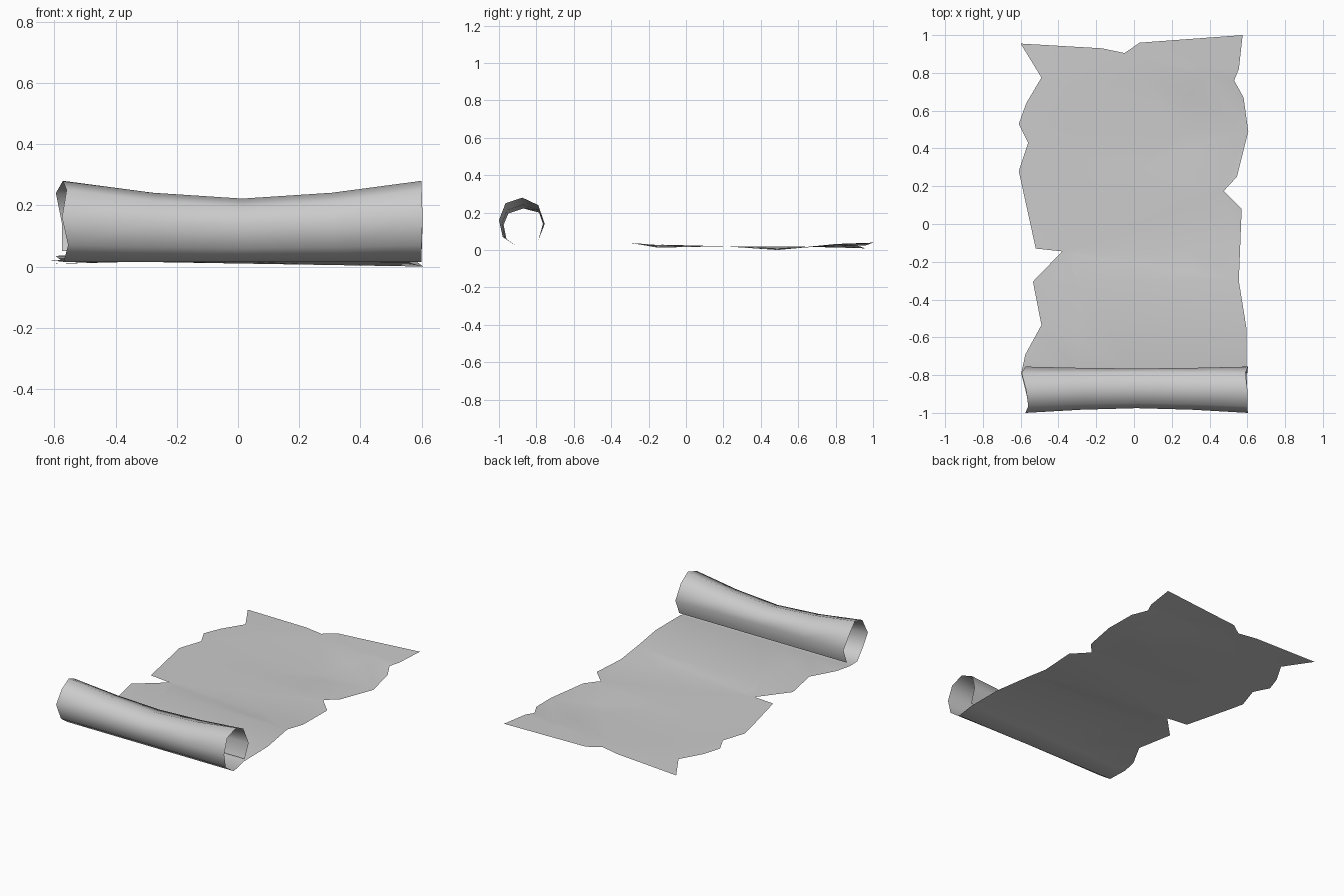
import bpy
import bmesh
from mathutils import Vector

# Remove only the default cube
cube = bpy.data.objects.get("Cube")
if cube:
    bpy.data.objects.remove(cube, do_unlink=True)

paper = bpy.data.materials.new("paper_grey")
paper.use_nodes = True
colour = (0.6, 0.6, 0.6, 1.0)
paper.diffuse_color = colour
paper.node_tree.nodes["Principled BSDF"].inputs["Base Color"].default_value = colour

# Curl stations along the roll: end y, end z, middle y, middle z, right end x, left end x
CURL = [
    (-.79, .035, -.79, .035, -.597, .597),
    (-.90, .015, -.90, .015, -.57, .60),
    (-.98, .07, -.96, .06, -.555, .60),
    (-1.0, .16, -.975, .135, -.575, .603),
    (-.965, .25, -.95, .195, -.56, .60),
    (-.875, .28, -.87, .222, -.572, .60),
    (-.79, .24, -.785, .20, -.595, .59),
    (-.755, .14, -.765, .14, -.575, .603),
    (-.79, .05, -.79, .05, -.575, .60),
]
COLUMNS = (-1, -.5, 0, .5, 1)

# Torn outline of the flat sheet, from the front corner round to the other one
TORN_LEFT = [
    (.595, -.55), (.555, -.30), (.57, .08), (.475, .175), (.545, .25),
    (.605, .49), (.58, .67), (.53, .76), (.555, .82), (.575, 1.0),
]
TORN_BACK = [(.03, .96), (-.05, .905), (-.17, .93)]
TORN_RIGHT = [
    (-.60, .955), (-.49, .775), (-.57, .64), (-.61, .53), (-.56, .43),
    (-.61, .28), (-.52, -.13), (-.38, -.145), (-.535, -.305),
    (-.49, -.535), (-.575, -.69),
]

# Gentle waves: y, height on the right side, height on the left side
WAVES = [
    (-.79, .035, .035), (-.3, .038, .038), (-.15, .03, .012),
    (.2, .02, .02), (.49, .02, 0), (.8, .012, .033), (1.0, .008, .04),
]


def mix(a, b, t):
    return a + (b - a) * t


def wave_height(x, y):
    """Height of the flat sheet above the ground."""
    side = min(max(x / 1.2 + .5, 0), 1)
    for near, far in zip(WAVES, WAVES[1:]):
        if y <= far[0]:
            t = (y - near[0]) / (far[0] - near[0])
            return mix(mix(near[1], far[1], t), mix(near[2], far[2], t), side)
    return mix(WAVES[-1][1], WAVES[-1][2], side)


def curl_point(station, column):
    """Point on the roll, which is narrower at its middle."""
    end_y, end_z, mid_y, mid_z, x_min, x_max = station
    flare = abs(column) ** 1.6
    x = mix(x_min, x_max, (column + 1) / 2)
    return Vector((x, mix(mid_y, end_y, flare), mix(mid_z, end_z, flare)))


bm = bmesh.new()

# Flat torn sheet, cut into a grid and then waved
front_edge = [curl_point(CURL[0], c) for c in COLUMNS]
outline = [(p.x, p.y) for p in front_edge] + TORN_LEFT + TORN_BACK + TORN_RIGHT
bm.faces.new([bm.verts.new((x, y, 0)) for x, y in outline])
bmesh.ops.triangulate(bm, faces=bm.faces[:])


def slice_sheet(point, normal):
    bmesh.ops.bisect_plane(bm, geom=bm.verts[:] + bm.edges[:] + bm.faces[:],
                           dist=1e-5, plane_co=point, plane_no=normal)


for p in front_edge[1:-1]:
    slice_sheet((p.x, 0, 0), (1, 0, 0))
for row in WAVES[1:-1]:
    slice_sheet((0, row[0], 0), (0, 1, 0))
for v in bm.verts:
    v.co.z = wave_height(v.co.x, v.co.y)

# Rolled end, lofted through the curl stations
rings = [[bm.verts.new(curl_point(s, c)) for c in COLUMNS] for s in CURL]
for low, high in zip(rings, rings[1:]):
    for i in range(len(COLUMNS) - 1):
        bm.faces.new((low[i], high[i], high[i + 1], low[i + 1]))

# Weld roll and sheet into one surface facing one way
bmesh.ops.remove_doubles(bm, verts=bm.verts[:], dist=1e-4)
bmesh.ops.recalc_face_normals(bm, faces=bm.faces[:])
bm.faces.ensure_lookup_table()
sheet_face = max(bm.faces, key=lambda f: f.calc_center_median().y)
if sheet_face.normal.z < 0:
    bmesh.ops.reverse_faces(bm, faces=bm.faces[:])
for face in bm.faces:
    face.smooth = True

mesh = bpy.data.meshes.new("torn_paper_scroll")
bm.to_mesh(mesh)
bm.free()
mesh.materials.append(paper)
scroll = bpy.data.objects.new("torn_paper_scroll", mesh)
bpy.context.collection.objects.link(scroll)
